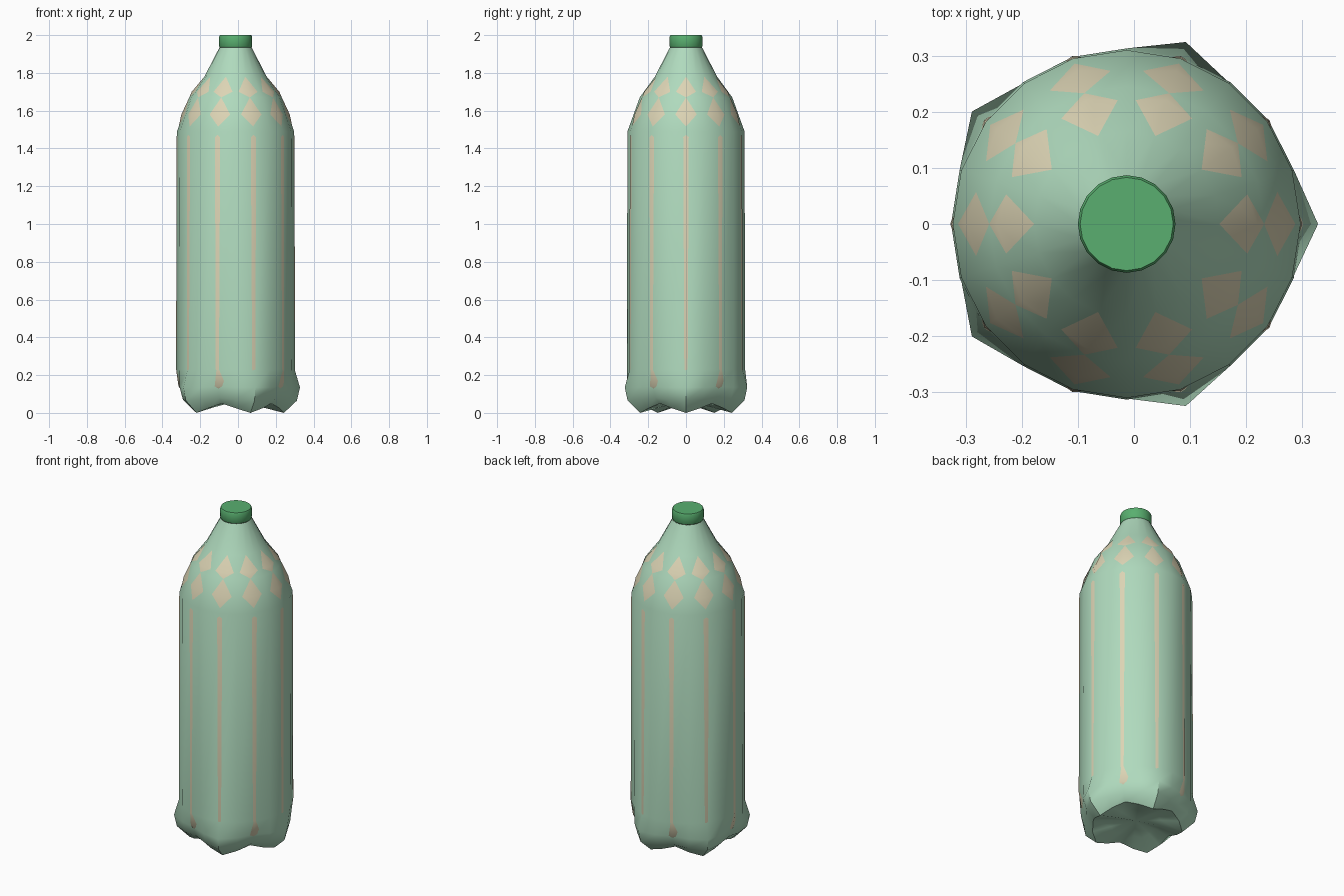
import bpy, bmesh
from math import cos, sin, pi, radians

if "Cube" in bpy.data.objects:
    bpy.data.objects.remove(bpy.data.objects["Cube"])

CX = -0.013  # bottle axis; the five-lobed foot is not symmetric in x


def material(name, color):
    m = bpy.data.materials.new(name)
    m.diffuse_color = (*color, 1)
    m.use_nodes = True
    m.node_tree.nodes["Principled BSDF"].inputs["Base Color"].default_value = m.diffuse_color
    return m


def loft(name, rings, sides, mat, top=None, bottom=None, angle=40):
    """Skin rings; each ring is a function of side index giving (radius, z)."""
    bm = bmesh.new()
    loops = []
    for ring in rings:
        loop = []
        for i in range(sides):
            r, z = ring(i)
            a = 2 * pi * i / sides
            loop.append(bm.verts.new((CX + r * cos(a), r * sin(a), z)))
        loops.append(loop)
    for lo, hi in zip(loops, loops[1:]):
        for i in range(sides):
            j = (i + 1) % sides
            bm.faces.new((lo[i], lo[j], hi[j], hi[i]))
    for z, loop in ((bottom, loops[0]), (top, loops[-1])):
        if z is not None:
            c = bm.verts.new((CX, 0, z))
            for i in range(sides):
                bm.faces.new((c, loop[i], loop[(i + 1) % sides]))
    bmesh.ops.recalc_face_normals(bm, faces=bm.faces)
    me = bpy.data.meshes.new(name)
    bm.to_mesh(me)
    bm.free()
    ob = bpy.data.objects.new(name, me)
    bpy.context.collection.objects.link(ob)
    me.materials.append(mat)
    bpy.ops.object.select_all(action='DESELECT')
    ob.select_set(True)
    bpy.context.view_layer.objects.active = ob
    bpy.ops.object.shade_smooth_by_angle(angle=radians(angle))
    return ob


def round_ring(r, z):
    return lambda i: (r, z)


def foot_ring(lobe, flank, valley):
    """Repeats lobe, flank, valley, flank around the bottle five times."""
    return lambda i: (lobe, flank, valley, flank)[i % 4]


green = material("bottle_green", (0.43, 0.70, 0.51))
cream = material("liner_cream", (0.72, 0.66, 0.46))
cap_green = material("cap_green", (0.10, 0.43, 0.16))

# Bottle with five-lobed foot, straight body and stepped shoulder
foot = [
    foot_ring((0.14, 0.03), (0.14, 0.045), (0.14, 0.06)),
    foot_ring((0.256, 0.0), (0.245, 0.025), (0.235, 0.05)),
    foot_ring((0.325, 0.065), (0.293, 0.07), (0.275, 0.08)),
    foot_ring((0.341, 0.135), (0.311, 0.135), (0.295, 0.14)),
]
body = [round_ring(r, z) for r, z in (
    (0.313, 0.23), (0.310, 1.49), (0.245, 1.67), (0.165, 1.78), (0.085, 1.935))]
loft("bottle", foot + body, 20, green, bottom=0.06)

# Ten-sided liner whose corners show through as stripes and diamonds
liner = [round_ring(r, z) for r, z in (
    (0.20, 0.09), (0.265, 0.10), (0.302, 0.14), (0.3145, 0.23), (0.3125, 1.46),
    (0.287, 1.58), (0.245, 1.67), (0.232, 1.70), (0.165, 1.78), (0.08, 1.93))]
loft("liner", liner, 10, cream, bottom=0.09)

# Screw cap
cap = [round_ring(r, z) for r, z in (
    (0.084, 1.935), (0.087, 1.94), (0.087, 1.992), (0.083, 2.0))]
loft("cap", cap, 20, cap_green, top=2.0, bottom=1.935, angle=60)
